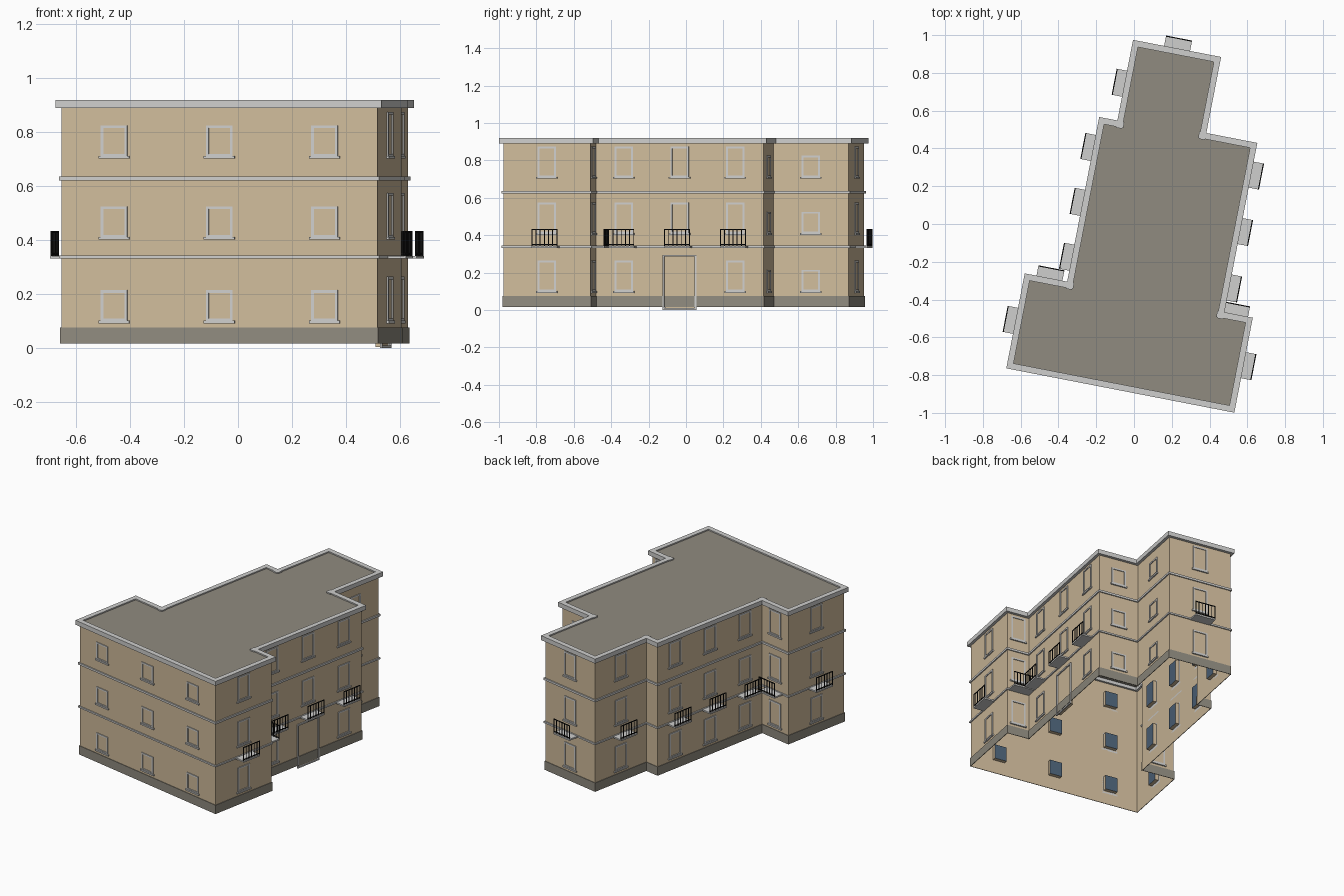
import bpy, bmesh, math
from mathutils import Matrix, Vector

if "Cube" in bpy.data.objects:
    bpy.data.objects.remove(bpy.data.objects["Cube"])

COLOURS = {
    "sand_wall": (0.63, 0.50, 0.33), "pale_trim": (0.62, 0.62, 0.61),
    "roof_grey": (0.28, 0.26, 0.215), "plinth_grey": (0.28, 0.26, 0.215),
    "black_iron": (0.008, 0.008, 0.008), "blue_glass": (0.075, 0.125, 0.19),
}
MATS = {}
for name, c in COLOURS.items():
    MATS[name] = bpy.data.materials.new(name)
    MATS[name].diffuse_color = (*c, 1)

parts = {}
TURN = Matrix.Rotation(math.radians(-11), 4, 'Z')


def mesh_of(part, *mats):
    if part not in parts:
        parts[part] = (bmesh.new(), mats)
    return parts[part][0]


def box(part, mat, m, x, y, z, extra=None):
    """Box between (min, max) pairs in a wall frame: x along, -y outward."""
    bm = mesh_of(part, *([mat, extra] if extra else [mat]))
    size = Matrix.Diagonal((x[1] - x[0], y[1] - y[0], z[1] - z[0], 1))
    mid = Matrix.Translation((sum(x) / 2, sum(y) / 2, sum(z) / 2))
    vs = bmesh.ops.create_cube(bm, size=1, matrix=m @ mid @ size)["verts"]
    if extra:   # the face turned into the building takes the second material
        inward = m.to_3x3() @ Vector((0, 1, 0))
        for f in {f for v in vs for f in v.link_faces}:
            f.normal_update()
            if f.normal.dot(inward) > 0.9:
                f.material_index = 1


def frame(part, m, cx, w, z0, z1, t, y):
    """Rectangular surround made of four bars."""
    l, r = cx - w / 2, cx + w / 2
    box(part, "pale_trim", m, (l, l + t), y, (z0, z1))
    box(part, "pale_trim", m, (r - t, r), y, (z0, z1))
    box(part, "pale_trim", m, (l + t, r - t), y, (z1 - t, z1))
    box(part, "pale_trim", m, (l + t, r - t), y, (z0, z0 + t))


def window(m, cx, z0, h):
    frame("window_frames", m, cx, 0.10, z0, z0 + h, 0.010, (-0.005, 0))
    box("window_sills", "pale_trim", m, (cx - 0.058, cx + 0.058), (-0.009, 0), (z0 - 0.008, z0 + 0.002))
    box("window_panes", "sand_wall", m, (cx - 0.042, cx + 0.042), (0.001, 0.026),
        (z0 + 0.008, z0 + h - 0.008), "blue_glass")


def balcony(m, cx):
    box("balcony_slabs", "pale_trim", m, (cx - 0.07, cx + 0.07), (-0.075, 0), (0.332, 0.342))
    for z in (0.349, 0.431):
        box("balcony_rails", "black_iron", m, (cx - 0.07, cx + 0.07), (-0.074, -0.069), (z - 0.002, z + 0.003))
    for i in range(7):
        x = cx - 0.068 + 0.136 * i / 6
        box("balcony_rails", "black_iron", m, (x - 0.002, x + 0.002), (-0.0735, -0.0695), (0.342, 0.432))


# Footprint corner, then for the wall starting there: window count, has balconies
WALLS = [
    (-.499, -.860, 3, False), (.693, -.860, 1, True), (.693, -.386, 1, True),
    (.540, -.386, 3, True), (.540, .527, 1, False), (.265, .527, 1, False),
    (.265, .937, 1, True), (-.172, .937, 1, True), (-.172, .502, 0, False),
    (-.270, .502, 3, True), (-.270, -.386, 1, True), (-.499, -.386, 1, True),
]
Z0, ZROOF = 0.017, 0.912
pts = [TURN @ Vector((a, b, 0)) for a, b, _, _ in WALLS]

# Wall shell, open underneath, and flat roof
bm = mesh_of("walls", "sand_wall")
low = [bm.verts.new((p.x, p.y, Z0)) for p in pts]
top = [bm.verts.new((p.x, p.y, ZROOF)) for p in pts]
for i in range(len(pts)):
    j = (i + 1) % len(pts)
    bm.faces.new((low[i], low[j], top[j], top[i]))
bm = mesh_of("roof", "roof_grey")
bm.faces.new([bm.verts.new((p.x, p.y, ZROOF)) for p in pts])

for i, (_, _, count, balconies) in enumerate(WALLS):
    p, q = pts[i], pts[(i + 1) % len(pts)]
    d = q - p
    L = d.length
    m = Matrix.Translation((p.x, p.y, 0)) @ Matrix.Rotation(math.atan2(d.y, d.x), 4, 'Z')

    # Plinth, floor ledges and cornice
    for part, mat, out, inner, z in (
            ("plinth", "plinth_grey", 0.004, -0.0005, (Z0, 0.076)),
            ("floor_ledges", "pale_trim", 0.008, -0.0005, (0.333, 0.344)),
            ("floor_ledges", "pale_trim", 0.008, -0.0005, (0.622, 0.636)),
            ("cornice", "pale_trim", 0.019, 0.014, (0.890, 0.920))):
        box(part, mat, m, (-out, L + out), (-out, inner), z)

    # Windows, balconies and the entrance
    for k in range(count):
        cx = L * (k + 0.5) / count
        for floor, z in enumerate((0.10, 0.41, 0.71)):
            if i == 3 and k == 1 and floor == 0:
                frame("door_frame", m, cx, 0.185, 0.0, 0.295, 0.010, (-0.008, 0))
                box("door_leaf", "sand_wall", m, (cx - 0.08, cx + 0.08), (0.001, 0.02), (0.005, 0.287), "blue_glass")
            else:
                window(m, cx, z, 0.165 if balconies else 0.115)
        if balconies:
            balcony(m, cx)

for name, (bm, mats) in parts.items():
    me = bpy.data.meshes.new(name)
    bm.to_mesh(me)
    bm.free()
    for mat in mats:
        me.materials.append(MATS[mat])
    bpy.context.collection.objects.link(bpy.data.objects.new(name, me))

for m in bpy.data.materials:
    if m.users and not m.is_grease_pencil:
        m.use_nodes = True
        m.node_tree.nodes["Principled BSDF"].inputs["Base Color"].default_value = m.diffuse_color
